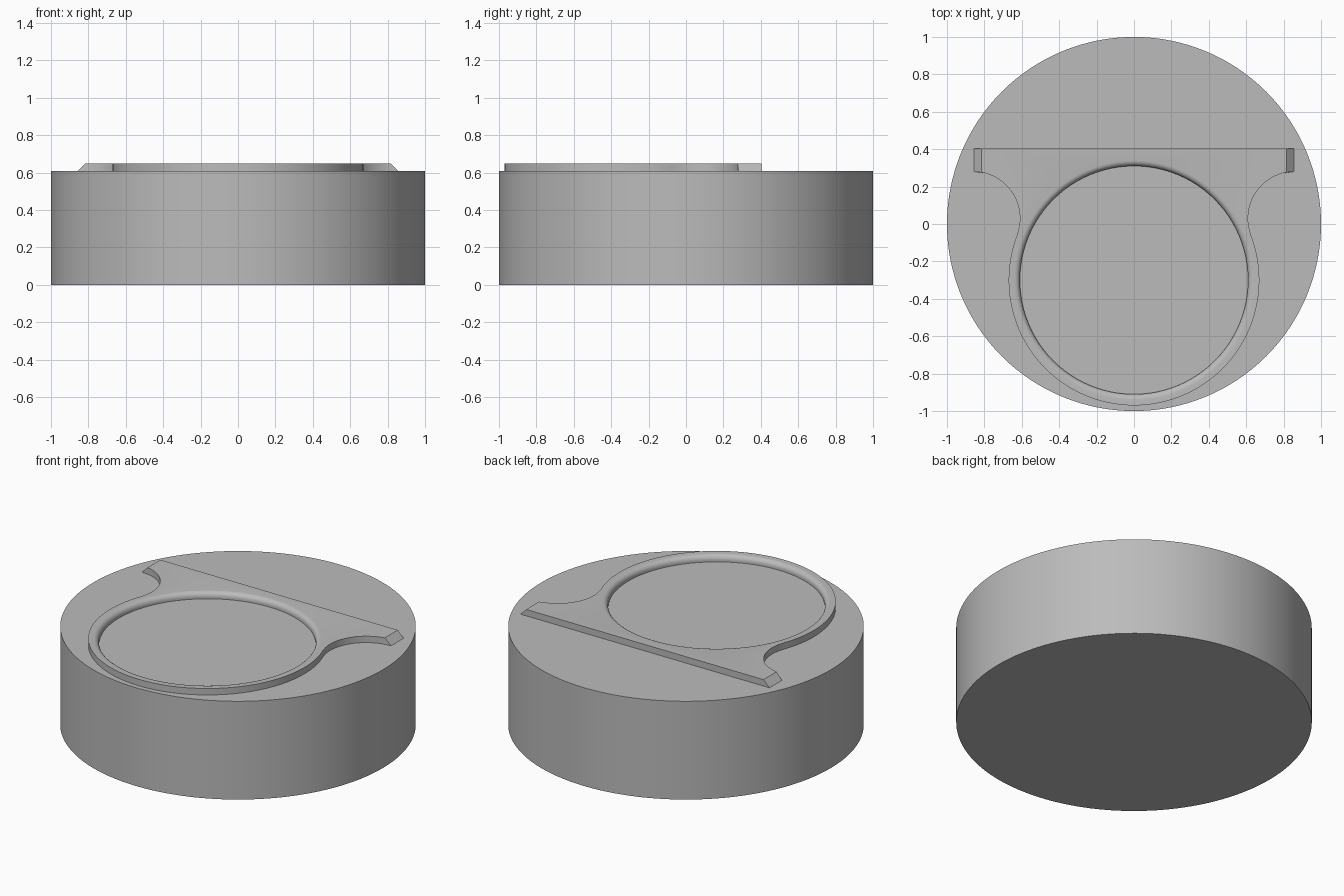
import bpy, bmesh, math

if "Cube" in bpy.data.objects:
    bpy.data.objects.remove(bpy.data.objects["Cube"])

BASE_TOP, PLATE_TOP = 0.61, 0.65
RING_Y, RING_R, HOLE_R, ROUND = -0.3, 0.67, 0.61, 0.03
NECK_X, NECK_Y, NECK_R = 0.86, 0.03, 0.25
BACK_Y = 0.403

grey = bpy.data.materials.new("plain grey")
grey.diffuse_color = (0.5, 0.5, 0.5, 1)
grey.use_nodes = True
grey.node_tree.nodes["Principled BSDF"].inputs["Base Color"].default_value = grey.diffuse_color


def finish(bm, name):
    bmesh.ops.recalc_face_normals(bm, faces=bm.faces)
    mesh = bpy.data.meshes.new(name)
    bm.to_mesh(mesh)
    bm.free()
    obj = bpy.data.objects.new(name, mesh)
    bpy.context.collection.objects.link(obj)
    mesh.materials.append(grey)
    bpy.ops.object.select_all(action='DESELECT')
    obj.select_set(True)
    bpy.context.view_layer.objects.active = obj
    bpy.ops.object.shade_smooth_by_angle(angle=math.radians(30))
    return obj


def arc(cx, cy, r, a0, a1, n):
    """Points on an arc, angles in degrees, both ends included."""
    angles = [math.radians(a0 + (a1 - a0) * i / n) for i in range(n + 1)]
    return [(cx + r * math.cos(a), cy + r * math.sin(a)) for a in angles]


def plate_outline(tip_x):
    """Ring, tangent concave necks and a straight back edge ending in two tips."""
    meet = math.degrees(math.atan2(NECK_Y - RING_Y, NECK_X))
    tip_y = NECK_Y + math.sqrt(NECK_R ** 2 - (NECK_X - tip_x) ** 2)
    half = arc(0, RING_Y, RING_R, -90, meet, 48)
    half += arc(NECK_X, NECK_Y, NECK_R, 180 + meet, 105, 24)[1:]
    half += [(tip_x, tip_y), (tip_x, BACK_Y)]
    return half + [(-x, y) for x, y in reversed(half[1:])]


def add_loop(bm, points, z):
    return [bm.verts.new((x, y, z)) for x, y in points]


def bridge(bm, low, high):
    n = len(low)
    for i in range(n):
        j = (i + 1) % n
        bm.faces.new((low[i], low[j], high[j], high[i]))


def loop_edges(bm, loop):
    return [bm.edges.get((loop[i - 1], loop[i])) for i in range(len(loop))]


# Round base
bm = bmesh.new()
bmesh.ops.create_cone(bm, cap_ends=True, segments=128, radius1=1, radius2=1,
                      depth=BASE_TOP)
bmesh.ops.translate(bm, verts=bm.verts, vec=(0, 0, BASE_TOP / 2))
finish(bm, "round_base")

# Raised plate: outer wall with sloping tips
bm = bmesh.new()
outer_low = add_loop(bm, plate_outline(0.855), BASE_TOP)
outer_top = add_loop(bm, plate_outline(0.815), PLATE_TOP)
bridge(bm, outer_low, outer_top)

# Hole wall with a rounded upper edge
profile = [(HOLE_R, BASE_TOP)]
profile += arc(HOLE_R + ROUND, PLATE_TOP - ROUND, ROUND, 180, 90, 6)
rings = [add_loop(bm, arc(0, RING_Y, r, 0, 360, 96)[:-1], z) for r, z in profile]
for low, high in zip(rings, rings[1:]):
    bridge(bm, low, high)

# Flat top between the outline and the hole
bmesh.ops.triangle_fill(bm, use_beauty=True, normal=(0, 0, 1),
                        edges=loop_edges(bm, outer_top) + loop_edges(bm, rings[-1]))
finish(bm, "raised_ring_plate")
